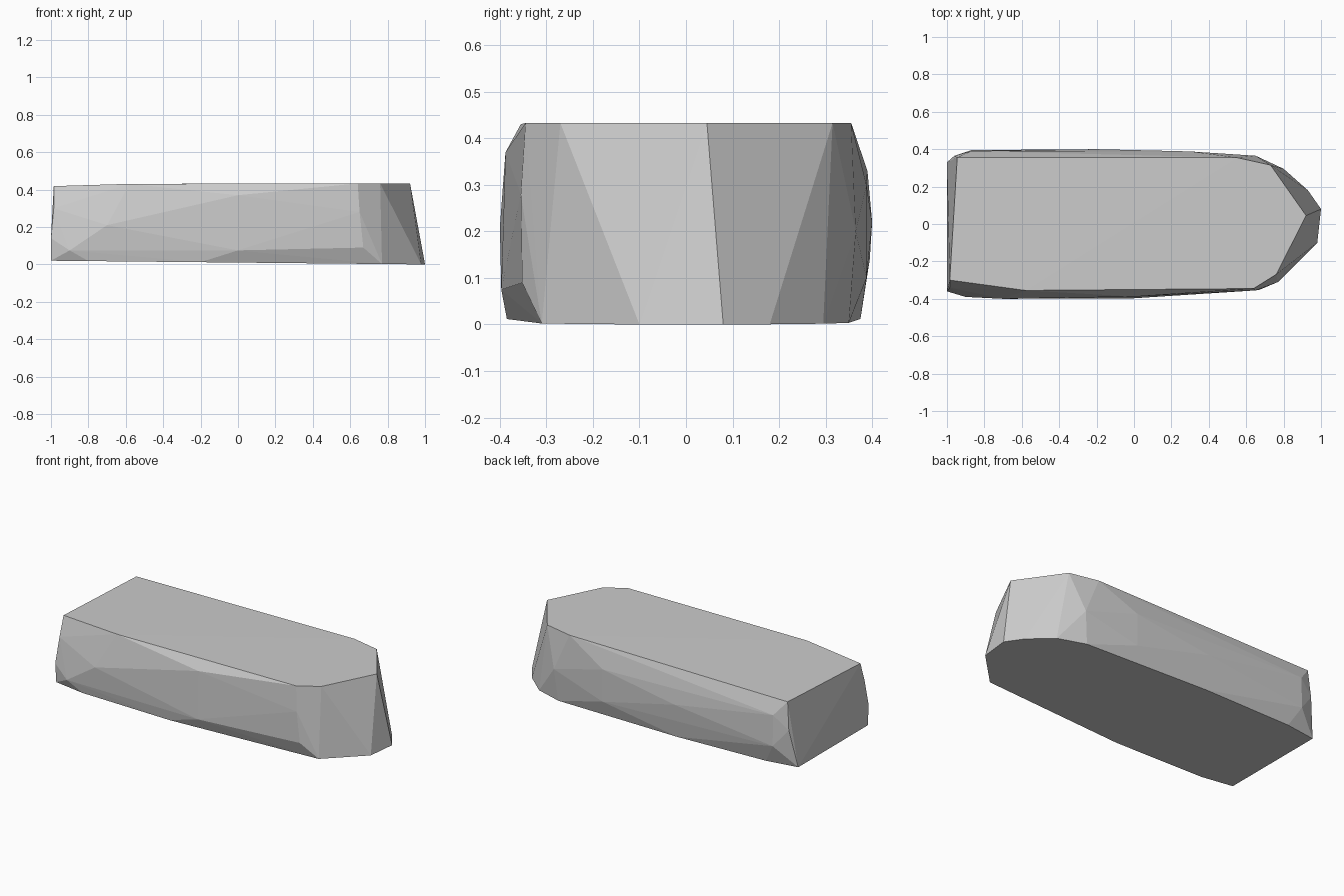
import bpy
import bmesh

# Remove the default cube
default_cube = bpy.data.objects.get("Cube")
if default_cube:
    bpy.data.objects.remove(default_cube, do_unlink=True)


def make_material(name, color):
    material = bpy.data.materials.new(name)
    material.use_nodes = True
    material.diffuse_color = color
    shader = material.node_tree.nodes["Principled BSDF"]
    shader.inputs["Base Color"].default_value = color
    return material


def top_height(x):
    """The deck is level, dropping slightly toward the blunt end."""
    return 0.433 + min(0.0, 0.03 * (x + 0.5))


def bottom_height(x):
    """The underside rises gently from the pointed end."""
    return max(0.0, 0.01 * (0.98 - x))


def make_hull(name, points, material):
    """Wrap the points in a closed, flat-faced convex body."""
    bm = bmesh.new()
    for point in points:
        bm.verts.new(point)
    result = bmesh.ops.convex_hull(bm, input=bm.verts[:])
    spare = set(result["geom_interior"]) | set(result["geom_unused"])
    spare_verts = [g for g in spare if isinstance(g, bmesh.types.BMVert)]
    bmesh.ops.delete(bm, geom=spare_verts, context="VERTS")
    bmesh.ops.recalc_face_normals(bm, faces=bm.faces[:])
    mesh = bpy.data.meshes.new(name)
    bm.to_mesh(mesh)
    bm.free()
    mesh.materials.append(material)
    body = bpy.data.objects.new(name, mesh)
    bpy.context.collection.objects.link(body)
    return body


# Outline of the deck, seen from above
deck_outline = [
    (-.985, -.3), (-.58, -.355), (.64, -.345), (.76, -.27),
    (.92, .045), (.73, .315), (.55, .355), (-.945, .355),
]

# Outline of the underside, seen from above
underside_outline = [
    (-1, -.35), (-.8, -.38), (-.2, -.385), (.77, -.31), (.98, -.1),
    (1, .08), (.93, .18), (.8, .295), (.63, .35), (-.2, .375),
    (-.8, .36), (-1, .33),
]

# Bulging points along the front side
front_bulge = [
    (-.985, -.34, .3), (-1, -.36, .14), (-.9, -.39, .075),
    (-.7, -.4, .21), (0, -.388, .37), (.65, -.355, .28),
    (.67, -.352, .09), (0, -.397, .075),
]

# Bulging points along the back side
back_bulge = [
    (-.96, .365, .25), (-.87, .395, .14), (-.87, .39, .33), (-.2, .4, .22),
    (.3, .388, .3), (.3, .388, .1), (.65, .365, .2),
]

hull_points = [(x, y, top_height(x)) for x, y in deck_outline]
hull_points += [(x, y, bottom_height(x)) for x, y in underside_outline]
hull_points += front_bulge + back_bulge

grey = make_material("plain grey", (0.6, 0.6, 0.6, 1.0))
make_hull("faceted_body", hull_points, grey)
